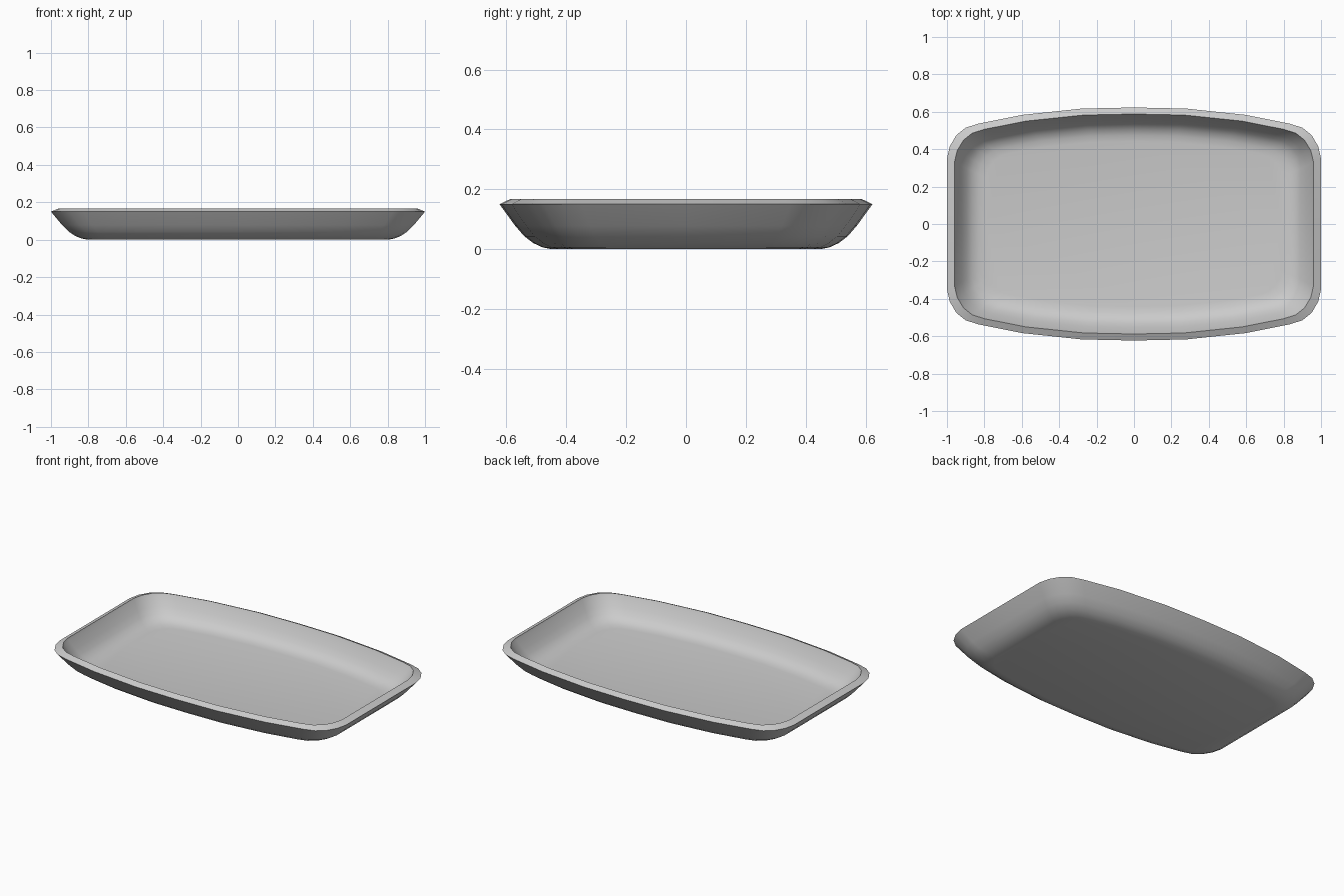
import bpy, bmesh

if "Cube" in bpy.data.objects:
    bpy.data.objects.remove(bpy.data.objects["Cube"])

# Rim outline, one quarter from the end midpoint to the long-side midpoint
quarter = [(1, 0), (1, 0.35), (0.985, 0.415), (0.95, 0.475), (0.90, 0.515),
           (0.83, 0.537), (0.60, 0.583), (0.28, 0.617), (0, 0.623)]
half = quarter + [(-x, y) for x, y in quarter[-2::-1]]
outline = half + [(x, -y) for x, y in half[-2:0:-1]]

# Cross-section (inset from rim, height): underside, outer wall, lip, inner wall, floor
section = [(0.20, 0), (0.165, 0.006), (0.13, 0.02), (0.095, 0.043), (0.06, 0.078),
           (0, 0.15), (0.04, 0.167), (0.047, 0.152), (0.08, 0.102), (0.105, 0.069),
           (0.135, 0.045), (0.17, 0.033), (0.21, 0.028)]

# Sweep the section around the outline
bm = bmesh.new()
rings = []
for inset, z in section:
    sx, sy = 1 - inset, 1 - 0.87 * inset / 0.623
    rings.append([bm.verts.new((x * sx, y * sy, z)) for x, y in outline])
n = len(outline)
for a, b in zip(rings, rings[1:]):
    for i in range(n):
        j = (i + 1) % n
        bm.faces.new((a[i], a[j], b[j], b[i]))

# Close the underside and the floor
bm.faces.new(rings[0][::-1])
bm.faces.new(rings[-1])
bmesh.ops.recalc_face_normals(bm, faces=bm.faces)

mesh = bpy.data.meshes.new("tray")
bm.to_mesh(mesh)
bm.free()
tray = bpy.data.objects.new("tray", mesh)
bpy.context.collection.objects.link(tray)
bpy.context.view_layer.objects.active = tray
tray.select_set(True)
bpy.ops.object.shade_smooth_by_angle(angle=0.6)
